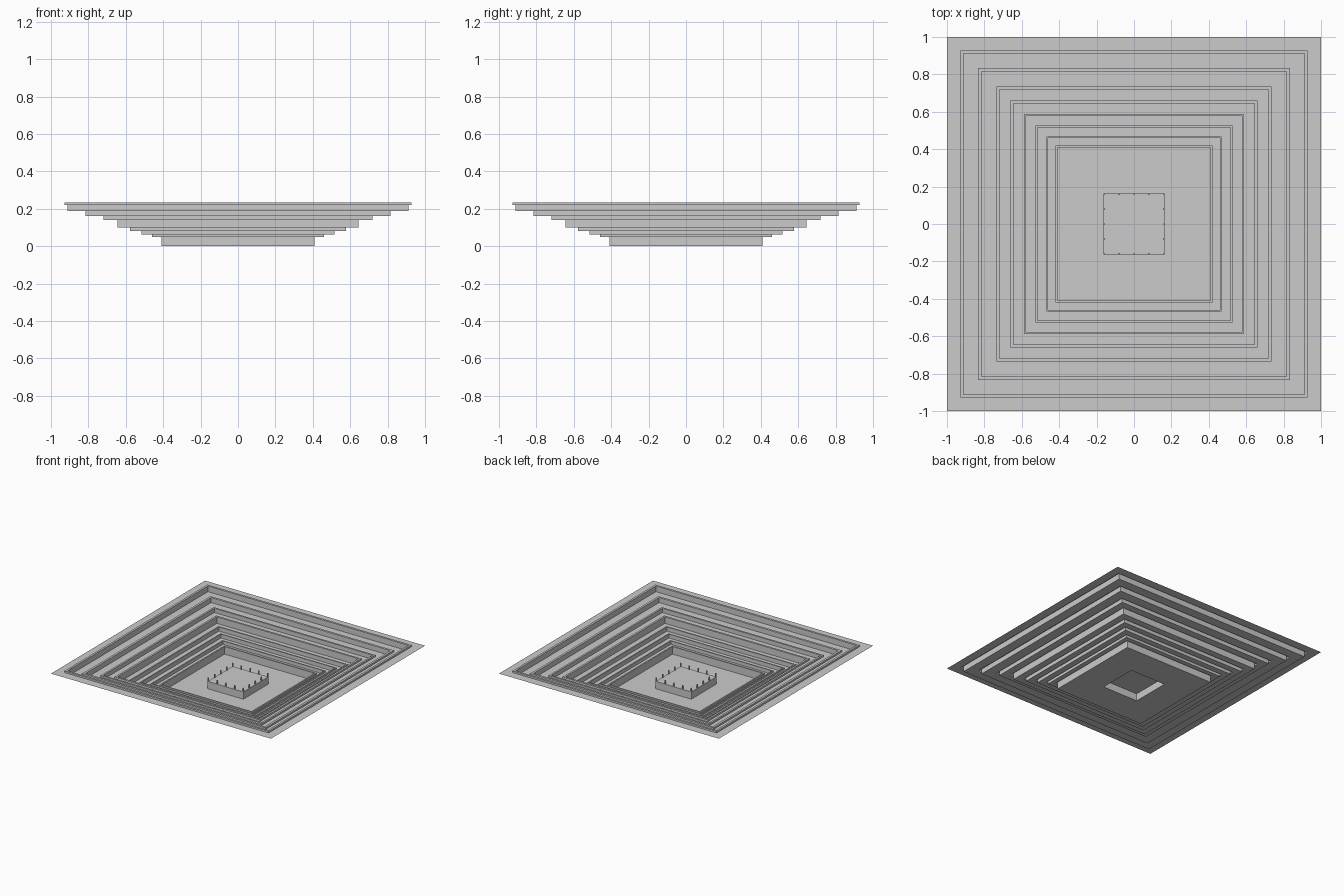
import bpy
import bmesh

cube = bpy.data.objects.get("Cube")
if cube:
    bpy.data.objects.remove(cube, do_unlink=True)

stone = bpy.data.materials.new("grey_stone")
stone.use_nodes = True
GREY = (0.6, 0.6, 0.6, 1)
stone.diffuse_color = GREY
stone.node_tree.nodes["Principled BSDF"].inputs["Base Color"].default_value = GREY


def finish(bm, name):
    mesh = bpy.data.meshes.new(name)
    bm.to_mesh(mesh)
    bm.free()
    mesh.materials.append(stone)
    obj = bpy.data.objects.new(name, mesh)
    bpy.context.collection.objects.link(obj)
    return obj


def square_sheet(name, profile, cap=False):
    """Open sheet swept around a square from (half width, height) points."""
    bm = bmesh.new()
    corners = [(-1, -1), (1, -1), (1, 1), (-1, 1)]
    rings = [[bm.verts.new((x * half, y * half, z)) for x, y in corners]
             for half, z in profile]
    for outer, inner in zip(rings, rings[1:]):
        for i in range(4):
            j = (i + 1) % 4
            bm.faces.new((outer[i], outer[j], inner[j], inner[i]))
    if cap:
        bm.faces.new(rings[-1])
    return finish(bm, name)


# Terraces: lip outer half width, wall half width, tread height below the wall
RIM = 0.22
LIP = 0.014
STEPS = [
    (0.928, 0.911, 0.187), (0.833, 0.815, 0.16), (0.735, 0.72, 0.14),
    (0.66, 0.644, 0.1), (0.588, 0.577, 0.08), (0.527, 0.517, 0.062),
    (0.468, 0.459, 0.048), (0.42, 0.409, 0),
]
PLINTH = 0.162
PLINTH_TOP = 0.06

profile = [(1, RIM)]
level = RIM
for lip_half, wall_half, tread in STEPS:
    profile += [(lip_half, level), (lip_half, level + LIP),
                (wall_half, level + LIP), (wall_half, tread)]
    level = tread
profile.append((PLINTH, 0))
square_sheet("stepped_basin", profile)

# Hollow raised plinth in the middle of the floor
square_sheet("central_plinth", [(PLINTH, 0), (PLINTH, PLINTH_TOP)], cap=True)

# Small posts around the edge of the plinth
POST_WIDTH = 0.008
POST_HEIGHT = 0.03
spacing = (PLINTH - POST_WIDTH / 2) / 2
bm = bmesh.new()
for i in range(-2, 3):
    for j in range(-2, 3):
        if max(abs(i), abs(j)) < 2:
            continue
        verts = bmesh.ops.create_cube(bm, size=1)["verts"]
        bmesh.ops.scale(bm, verts=verts, vec=(POST_WIDTH, POST_WIDTH, POST_HEIGHT))
        bmesh.ops.translate(bm, verts=verts, vec=(
            i * spacing, j * spacing, PLINTH_TOP + POST_HEIGHT / 2))
finish(bm, "plinth_posts")
